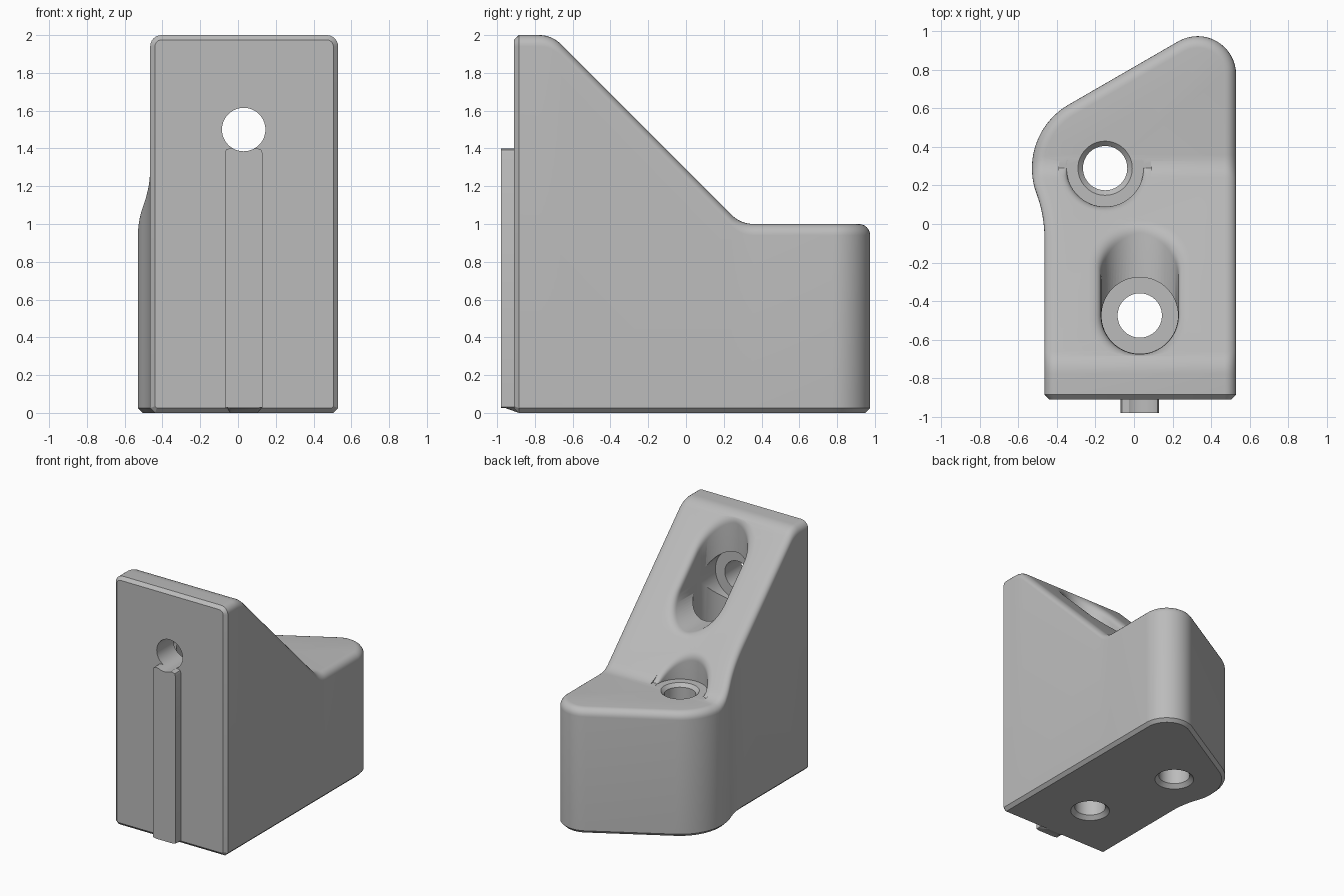
import bpy, bmesh
from math import sin, cos, pi, radians, hypot
from mathutils import Vector

if "Cube" in bpy.data.objects:
    bpy.data.objects.remove(bpy.data.objects["Cube"], do_unlink=True)

grey = bpy.data.materials.new("plain grey")
grey.use_nodes = True
grey.diffuse_color = (0.5, 0.5, 0.5, 1)
grey.node_tree.nodes["Principled BSDF"].inputs["Base Color"].default_value = (0.5, 0.5, 0.5, 1)

SLOPE = 1.29          # the ramp is z = SLOPE - y
BOLT_X, BOLT_Y, BOLT_Z = 0.03, -0.475, 1.5
FOOT_X, FOOT_Y = -0.15, 0.29
BORE, HOLE = 0.2, 0.115


def finish(name, bm):
    bmesh.ops.remove_doubles(bm, verts=bm.verts, dist=1e-5)
    bmesh.ops.recalc_face_normals(bm, faces=bm.faces)
    mesh = bpy.data.meshes.new(name)
    bm.to_mesh(mesh)
    bm.free()
    mesh.materials.append(grey)
    obj = bpy.data.objects.new(name, mesh)
    bpy.context.collection.objects.link(obj)
    return obj


def skin(bm, rings):
    """Bridge a list of closed point rings and return the vertex rings."""
    rows = [[bm.verts.new(p) for p in ring] for ring in rings]
    for a, b in zip(rows, rows[1:]):
        for i in range(len(a)):
            j = (i + 1) % len(a)
            bm.faces.new((a[i], a[j], b[j], b[i]))
    return rows


def bezier(a, b, c, t):
    return a * (1 - t) ** 2 + b * 2 * t * (1 - t) + c * t * t


# Main body: plan outline as (x, y, outward normal)
def arc(cx, cy, r, start, end, steps, side=1):
    out = []
    for i in range(steps + 1):
        a = radians(start + (end - start) * i / steps)
        out.append((cx + r * cos(a), cy + r * sin(a), side * cos(a), side * sin(a)))
    return out


plan = [(-0.465, -1.2, -1, 0), (0.53, -1.2, 1, 0)]
plan += arc(0.33, 0.775, 0.2, 0, 120, 16)
plan += arc(FOOT_X, FOOT_Y, 0.38, 120, 200.5, 18)
plan += arc(-1.115, -0.07, 0.65, 20.5, 0, 8, -1)[1:]


def inset(d, z):
    return [Vector((x - nx * d, y - ny * d, z)) for x, y, nx, ny in plan]


# Side profile with softened bends at both ends of the ramp
def bend(y, z, before, after, t=0.07, steps=8):
    p = Vector((y, z))
    return [bezier(p + Vector(before) * t, p, p + Vector(after) * t, i / steps)
            for i in range(steps + 1)]


k = 0.5 ** 0.5
profile = bend(SLOPE - 2, 2, (-1, 0), (k, -k)) + bend(SLOPE - 1, 1, (-k, k), (1, 0))


def height(y):
    if y <= profile[0].x:
        return 2.0
    for a, b in zip(profile, profile[1:]):
        if y <= b.x:
            return a.y + (b.y - a.y) * (y - a.x) / (b.x - a.x)
    return 1.0


bm = bmesh.new()
R = 0.06
rings = [inset(0.025, 0), inset(0, 0.025)]
for i in range(7):
    a = i / 6 * pi / 2
    rings.append(inset(R - R * cos(a), 2 - R + R * sin(a)))
rows = skin(bm, rings)
bm.faces.new(rows[0])
bm.faces.new(rows[-1])
bmesh.ops.recalc_face_normals(bm, faces=bm.faces)
for p in profile:
    bmesh.ops.bisect_plane(bm, geom=bm.verts[:] + bm.edges[:] + bm.faces[:], dist=1e-6,
                           plane_co=(0, p.x, 0), plane_no=(0, 1, 0))
# Flat front with a chamfered border
cut = bmesh.ops.bisect_plane(bm, geom=bm.verts[:] + bm.edges[:] + bm.faces[:], dist=1e-6,
                             plane_co=(0, -0.885, 0), plane_no=(0, -1, 0), clear_outer=True)
edges = [e for e in cut["geom_cut"] if isinstance(e, bmesh.types.BMEdge)]
front = bmesh.ops.contextual_create(bm, geom=edges)["faces"]
bmesh.ops.recalc_face_normals(bm, faces=bm.faces)
bmesh.ops.inset_region(bm, faces=front, thickness=0.025, depth=0.025,
                       use_even_offset=True, use_boundary=True)
for v in bm.verts:
    if v.co.z > 1:
        v.co.z += height(v.co.y) - 2
body = finish("body", bm)

# Locating rail on the front face
bm = bmesh.new()
half, top, c = 0.1, 1.4, 0.025
shape = [(half - 0.03, 0), (half, 0.03), (half, top - c), (half - 0.007, top - 0.007), (half - c, top)]
shape += [(-x, z) for x, z in reversed(shape)]
rows = skin(bm, [[(BOLT_X + x, y, z if z > 0 or y > -0.95 else c) for x, z in shape]
                 for y in (-0.885, -0.955, -0.98)])
bm.faces.new(rows[0])
bm.faces.new(rows[-1])
rail = finish("front_rail", bm)


# Round cutters, given as (distance along the axis, radius)
def lathe(name, steps, place, n=64):
    bm = bmesh.new()
    rows = skin(bm, [[place(r * cos(2 * pi * i / n), r * sin(2 * pi * i / n), h)
                      for i in range(n)] for h, r in steps])
    bm.faces.new(rows[0])
    bm.faces.new(rows[-1])
    return finish(name, bm)


NEAR = BORE - 0.0015
entry = [(-0.02, HOLE + 0.05), (0.03, HOLE)]
foot_hole = lathe("foot_hole_cutter", entry + [(0.975, HOLE), (1.02, HOLE + 0.045)],
                  lambda a, b, h: (FOOT_X + a, FOOT_Y + b, h))
upright_hole = lathe("upright_hole_cutter", entry + [(1.0, HOLE), (1.0, NEAR), (1.6, NEAR)],
                     lambda a, b, h: (BOLT_X + a, BOLT_Y + b, h))
front_hole = lathe("front_hole_cutter", [(-1.1, HOLE), (-0.7, HOLE), (-0.7, NEAR), (-0.4, NEAR)],
                   lambda a, b, h: (BOLT_X + a, h, BOLT_Z + b))


# Flared cutters: each station is (rim point, outward, width, wall direction, drop, end point)
def flared(name, stations, n):
    bm = bmesh.new()
    rings = [[p + o * w + Vector((0, 0, 0.12)) for p, o, w, d, h, e in stations]]
    for i in range(8):
        rings.append([bezier(p + o * w, p, p + d * h, i / 7) for p, o, w, d, h, e in stations])
    rings.append([s[5] for s in stations])
    rows = skin(bm, rings)
    for row in (rows[0], rows[-1]):
        bm.faces.new(row[:n + 1])
        bm.faces.new(row[n + 1:])
        bm.faces.new((row[0], row[n], row[n + 1], row[-1]))
    return finish(name, bm)


def ramp_out(cx, up):
    """Outward direction on the ramp for an elliptical rim."""
    u = up * k
    m = hypot(cx, u)
    return Vector((cx / m, -u / m * k, u / m * k))


N = 32
DOWN, FORWARD = Vector((0, 0, -1)), Vector((0, -1, 0))
slot, pocket = [], []
for i in range(N + 1):                      # upper end of the slot, wall runs down
    c, s = cos(pi * i / N), sin(pi * i / N)
    x, y = BOLT_X + BORE * c, BOLT_Y - BORE * s
    w = 0.035 + 0.03 * abs(c)
    slot.append((Vector((x, y, SLOPE - y)), ramp_out(c, s), w, DOWN, w, Vector((x, y, BOLT_Z))))
for i in range(N + 1):                      # lower end of the slot, wall runs forward
    c, s = -cos(pi * i / N), sin(pi * i / N)
    x, z = BOLT_X + BORE * c, BOLT_Z - BORE * s
    w = 0.035 + 0.03 * abs(c)
    slot.append((Vector((x, SLOPE - z, z)), ramp_out(c, -s), w, FORWARD, w, Vector((x, BOLT_Y, z))))
FLOOR = 1.001
for side in (1, -1):                        # clearance around the foot hole
    for i in range(N + 1):
        c, s = side * cos(pi * i / N), side * sin(pi * i / N)
        x, y = FOOT_X + BORE * c, FOOT_Y - BORE * s
        z = max(SLOPE - y, FLOOR + 0.002)
        out = ramp_out(c, s) if side > 0 else Vector((c, -s, 0))
        if i in (0, N):
            out = Vector((c, 0, 0))
        pocket.append((Vector((x, y, z)), out, 0.04, DOWN, min(0.04, z - FLOOR - 0.001),
                       Vector((x, y, FLOOR))))
slot_cutter = flared("slot_cutter", slot, N)
pocket_cutter = flared("pocket_cutter", pocket, N)


def carve(obj, cutters):
    bpy.context.view_layer.objects.active = obj
    for cutter in cutters:
        mod = obj.modifiers.new(cutter.name, 'BOOLEAN')
        mod.operation, mod.solver, mod.object = 'DIFFERENCE', 'EXACT', cutter
        bpy.ops.object.modifier_apply(modifier=mod.name)


cutters = [slot_cutter, pocket_cutter, upright_hole, front_hole, foot_hole]
carve(body, cutters)
carve(rail, [front_hole])
for cutter in cutters:
    bpy.data.objects.remove(cutter, do_unlink=True)

for obj in (body, rail):
    bpy.ops.object.select_all(action='DESELECT')
    obj.select_set(True)
    bpy.context.view_layer.objects.active = obj
    bpy.ops.object.shade_smooth_by_angle(angle=radians(30))
